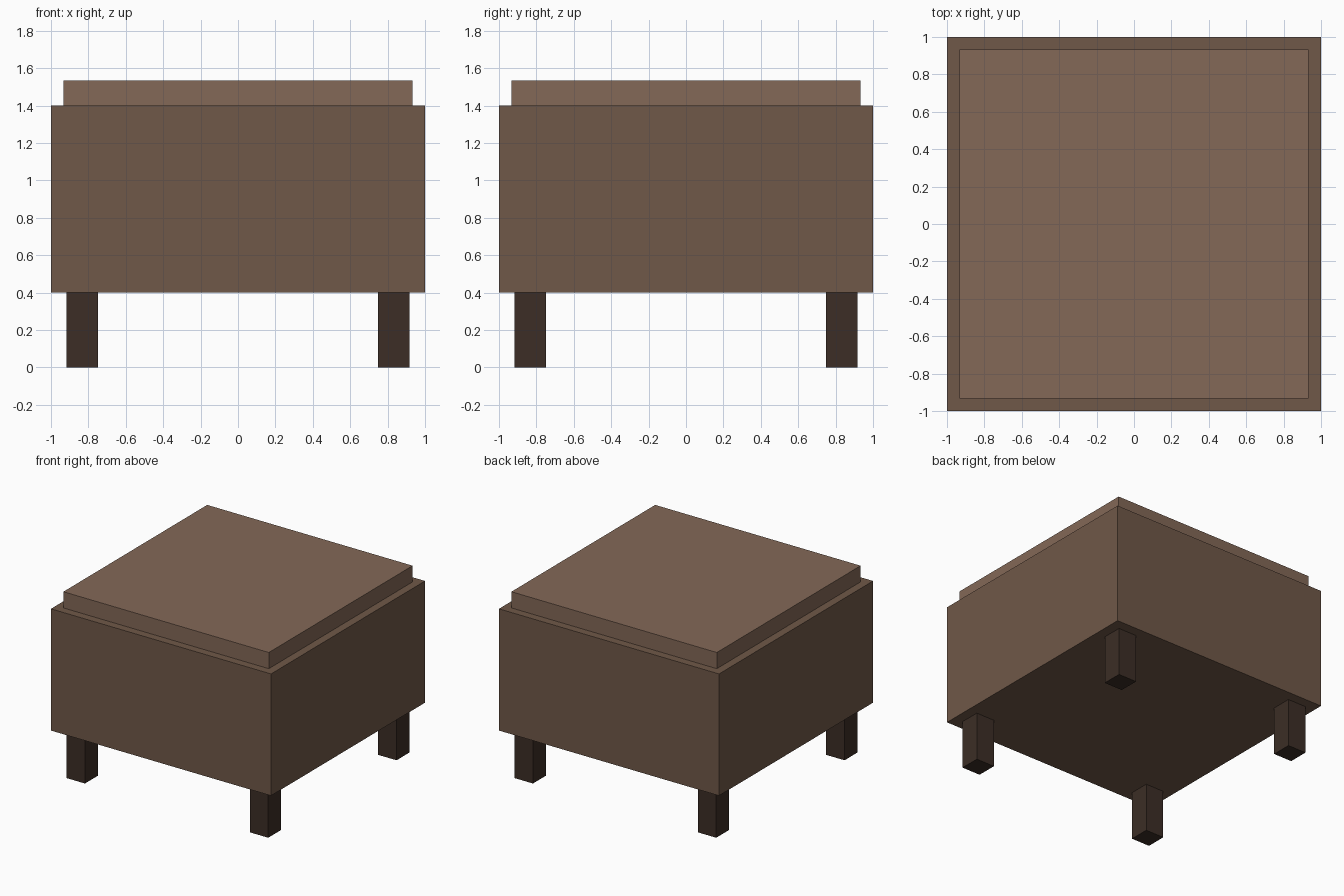
import bpy

if "Cube" in bpy.data.objects:
    bpy.data.objects.remove(bpy.data.objects["Cube"])


def material(name, color):
    mat = bpy.data.materials.new(name)
    mat.diffuse_color = (*color, 1.0)
    mat.use_nodes = True
    mat.node_tree.nodes["Principled BSDF"].inputs["Base Color"].default_value = mat.diffuse_color
    return mat


def box(name, x, y, z0, z1, width, mat):
    """Square-based block of given width standing between z0 and z1."""
    bpy.ops.mesh.primitive_cube_add(size=1, location=(x, y, (z0 + z1) / 2))
    obj = bpy.context.object
    obj.name = name
    obj.scale = (width, width, z1 - z0)
    bpy.ops.object.transform_apply(location=False, rotation=False, scale=True)
    obj.data.materials.append(mat)
    return obj


fabric = material("brown_fabric", (0.162, 0.098, 0.065))
cushion_fabric = material("light_brown_fabric", (0.227, 0.138, 0.095))
dark_wood = material("dark_wood", (0.045, 0.027, 0.019))

# Upholstered body and the slightly inset cushion on top
box("body", 0, 0, 0.40, 1.40, 2.0, fabric)
box("seat_cushion", 0, 0, 1.40, 1.533, 1.867, cushion_fabric)

# Four square legs near the corners
LEG_OFFSET = 0.833
for y, depth_name in ((-LEG_OFFSET, "front"), (LEG_OFFSET, "back")):
    for x, side_name in ((-LEG_OFFSET, "left"), (LEG_OFFSET, "right")):
        box(f"{depth_name}_{side_name}_leg", x, y, 0.0, 0.40, 0.167, dark_wood)
